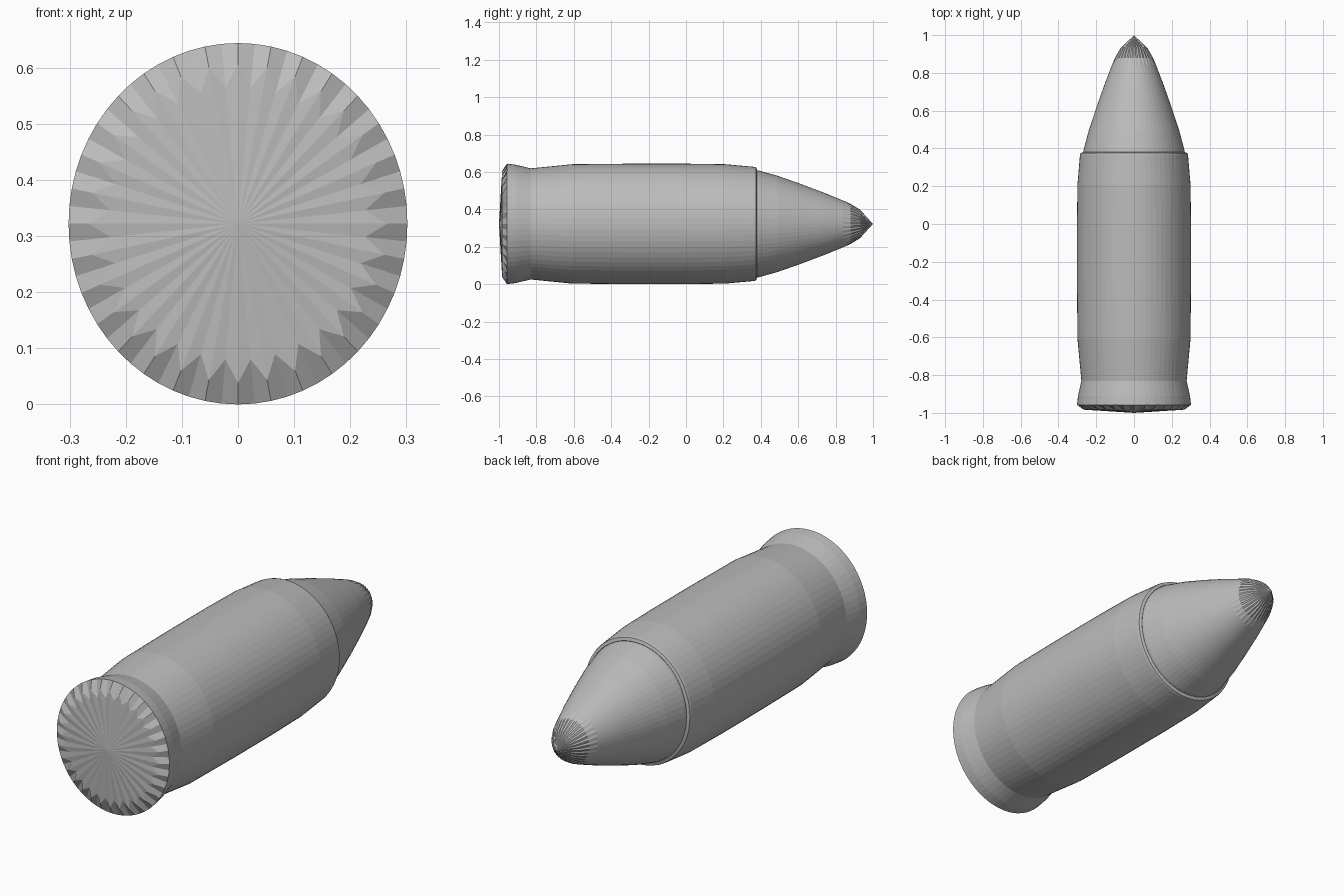
import bpy, bmesh, math

if "Cube" in bpy.data.objects:
    bpy.data.objects.remove(bpy.data.objects["Cube"])

SEG = 64
CZ = 0.322          # axis height
XS = 0.302 / 0.322  # slightly oval cross-section

grey = bpy.data.materials.new("plain grey")
grey.diffuse_color = (0.5, 0.5, 0.5, 1)
grey.use_nodes = True
grey.node_tree.nodes["Principled BSDF"].inputs["Base Color"].default_value = grey.diffuse_color


def lathe(name, profile):
    """Spin (y, radius) or (y, radius, alternate radius) points round the y axis."""
    bm = bmesh.new()
    rings = []
    for p in profile:
        if p[1] == 0:
            rings.append([bm.verts.new((0, p[0], CZ))] * SEG)
            continue
        ring = []
        for i in range(SEG):
            a = 2 * math.pi * i / SEG
            r = p[1] if i % 2 == 0 else p[-1]
            ring.append(bm.verts.new((r * XS * math.cos(a), p[0], CZ + r * math.sin(a))))
        rings.append(ring)
    for lo, hi in zip(rings, rings[1:]):
        for i in range(SEG):
            j = (i + 1) % SEG
            quad = list(dict.fromkeys((lo[i], lo[j], hi[j], hi[i])))
            bm.faces.new(quad)
    bmesh.ops.recalc_face_normals(bm, faces=bm.faces)
    me = bpy.data.meshes.new(name)
    bm.to_mesh(me)
    bm.free()
    me.materials.append(grey)
    ob = bpy.data.objects.new(name, me)
    bpy.context.collection.objects.link(ob)
    return ob


# Casing: serrated base, flared rim, groove, bulged body, stepped mouth
lathe("casing", [
    (-1.0, 0), (-0.983, 0.284, 0.243), (-0.957, 0.322), (-0.91, 0.316),
    (-0.83, 0.297), (-0.79, 0.301), (-0.61, 0.319), (-0.3, 0.322, 0.322),
    (0.0, 0.322), (0.21, 0.319), (0.365, 0.305), (0.375, 0.302),
    (0.38, 0.288), (0.37, 0.27)])

# Pointed nose
lathe("nose", [
    (0.365, 0.288), (0.39, 0.285), (0.49, 0.257), (0.61, 0.215),
    (0.73, 0.170), (0.84, 0.125), (0.88, 0.104, 0.108), (0.93, 0.073, 0.077),
    (1.0, 0)])
